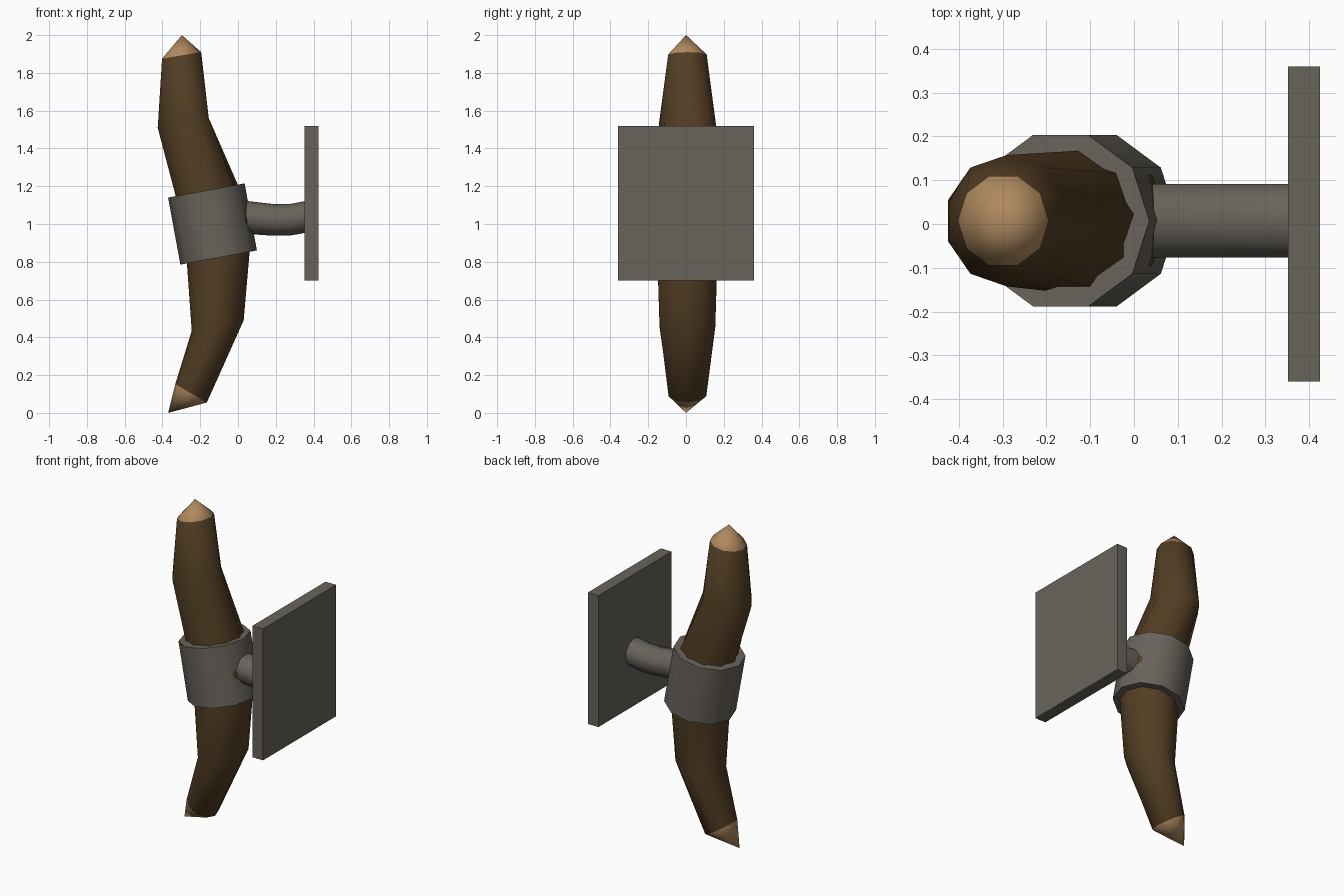
import bpy, bmesh, math
from mathutils import Vector

if "Cube" in bpy.data.objects:
    bpy.data.objects.remove(bpy.data.objects["Cube"])


def material(name, rgb):
    m = bpy.data.materials.new(name)
    m.diffuse_color = (*rgb, 1)
    m.use_nodes = True
    m.node_tree.nodes["Principled BSDF"].inputs["Base Color"].default_value = m.diffuse_color
    return m


BROWN = material("dark brown", (0.085, 0.047, 0.017))
TAN = material("light tan", (0.43, 0.25, 0.115))
METAL = material("warm grey", (0.138, 0.124, 0.105))
Y0 = 0.0075   # slight offset of the round parts


def finish(name, bm, mats, angle=None):
    bmesh.ops.recalc_face_normals(bm, faces=bm.faces)
    me = bpy.data.meshes.new(name)
    bm.to_mesh(me)
    bm.free()
    ob = bpy.data.objects.new(name, me)
    bpy.context.collection.objects.link(ob)
    for m in mats:
        me.materials.append(m)
    if angle:
        bpy.ops.object.select_all(action='DESELECT')
        ob.select_set(True)
        bpy.context.view_layer.objects.active = ob
        bpy.ops.object.shade_smooth_by_angle(angle=math.radians(angle))
    return ob


def ring(bm, left, right, ry, n=10, turn=0.0):
    """Tilted ring given by its two end points in the x-z plane."""
    a, b = Vector((left[0], Y0, left[1])), Vector((right[0], Y0, right[1]))
    mid, u = (a + b) / 2, (b - a) / 2
    return [bm.verts.new(mid + u * math.cos(t) + Vector((0, ry * math.sin(t), 0)))
            for t in (2 * math.pi * i / n + turn for i in range(n))]


def bridge(bm, rings):
    for r, s in zip(rings, rings[1:]):
        n = len(r)
        for i in range(n):
            j = (i + 1) % n
            bm.faces.new((r[i], r[j], s[j], s[i]))


def tube(name, sections, mats, angle, n=10):
    bm = bmesh.new()
    rings = [ring(bm, *s, n=n) for s in sections]
    bridge(bm, rings)
    bm.faces.new(rings[0])
    bm.faces.new(rings[-1])
    return finish(name, bm, mats, angle)


# curved horn with pale pointed tips
bm = bmesh.new()
rings = [
    ring(bm, (-0.332, 0.152), (-0.165, 0.055), 0.105),
    ring(bm, (-0.245, 0.435), (0.03, 0.49), 0.155),
    ring(bm, (-0.283, 0.97), (0.077, 1.03), 0.173),
    ring(bm, (-0.432, 1.508), (-0.148, 1.562), 0.15, turn=math.pi / 10),
    ring(bm, (-0.402, 1.875), (-0.195, 1.91), 0.107),
]
bridge(bm, rings)
for r, tip in ((rings[0], (-0.37, 0, 0)), (rings[-1], (-0.297, 0, 2.0))):
    v = bm.verts.new(tip)
    for i in range(10):
        bm.faces.new((r[i], r[(i + 1) % 10], v)).material_index = 1
finish("horn", bm, [BROWN, TAN], 50)

# collar clamped round the horn
tube("collar", [((-0.305, 0.785), (0.1, 0.86), 0.206),
                ((-0.37, 1.14), (0.035, 1.215), 0.206)], [METAL], 40)

# slightly sagging arm from the collar to the plate
tube("arm", [((0.035, 0.948), (0.045, 1.122), 0.088),
             ((0.19, 0.938), (0.185, 1.106), 0.088),
             ((0.27, 0.938), (0.275, 1.106), 0.088),
             ((0.385, 0.958), (0.37, 1.124), 0.088)], [METAL], 40)

# square wall plate
bm = bmesh.new()
bmesh.ops.create_cube(bm, size=1)
for v in bm.verts:
    v.co = Vector((0.3885 + v.co.x * 0.073, v.co.y * 0.72, 1.11 + v.co.z * 0.82))
finish("wall_plate", bm, [METAL])
